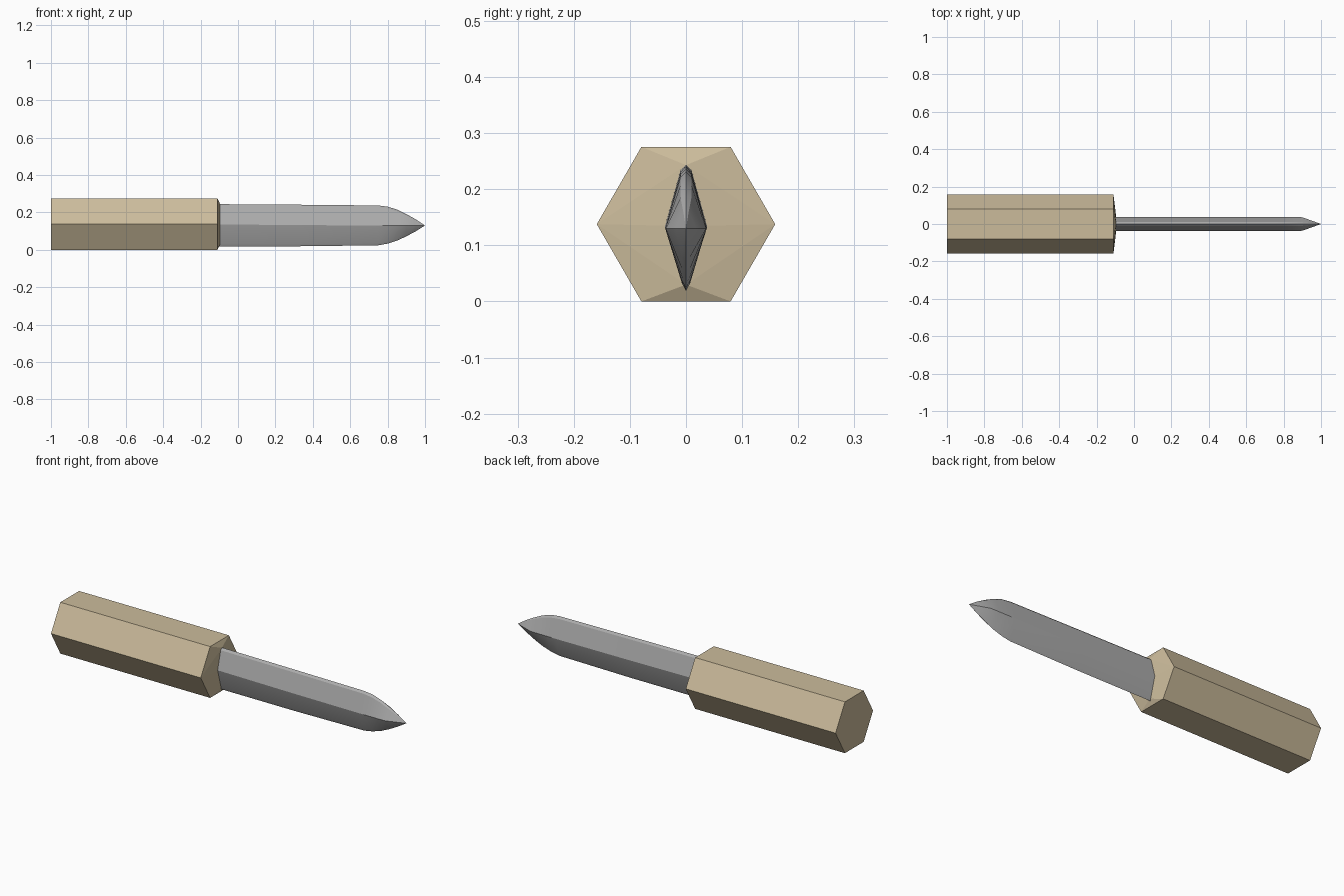
import bpy, bmesh, math

if "Cube" in bpy.data.objects:
    bpy.data.objects.remove(bpy.data.objects["Cube"])


def material(name, rgb):
    m = bpy.data.materials.new(name)
    m.diffuse_color = (*rgb, 1)
    m.use_nodes = True
    m.node_tree.nodes["Principled BSDF"].inputs["Base Color"].default_value = m.diffuse_color
    return m


def finish(bm, name, mat):
    bmesh.ops.recalc_face_normals(bm, faces=bm.faces[:])
    me = bpy.data.meshes.new(name)
    bm.to_mesh(me)
    bm.free()
    me.materials.append(mat)
    ob = bpy.data.objects.new(name, me)
    bpy.context.collection.objects.link(ob)
    return ob


wood = material("tan_wood", (0.60, 0.50, 0.33))
steel = material("grey_steel", (0.42, 0.42, 0.42))

# Handle: hexagonal bar whose end closes in to the diamond foot of the blade
R = 0.159
mid = R * math.sin(math.pi / 3)
bm = bmesh.new()
for x in (-1.0, -0.11):
    for i in range(6):
        a = i * math.pi / 3
        bm.verts.new((x, R * math.cos(a), mid + R * math.sin(a)))
for y, z in ((0, 0.243), (0.036, 0.135), (0, 0.03), (-0.036, 0.135)):
    bm.verts.new((-0.095, y, z))
bmesh.ops.convex_hull(bm, input=bm.verts[:])
bmesh.ops.dissolve_limit(bm, angle_limit=0.01, verts=bm.verts[:], edges=bm.edges[:])
finish(bm, "handle", wood)

# Blade: stations along x as (x, top, bottom, ridge height, half width)
stations = [
    (-0.105, 0.244, 0.019, 0.136, 0.037),
    (0.33, 0.241, 0.019, 0.132, 0.037),
    (0.75, 0.237, 0.024, 0.130, 0.037),
    (0.80, 0.231, 0.033, 0.130, 0.037),
    (0.85, 0.215, 0.049, 0.130, 0.037),
    (0.90, 0.191, 0.072, 0.130, 0.036),
    (0.95, 0.163, 0.099, 0.130, 0.018),
]
bm = bmesh.new()
rings = []
for x, top, bot, ridge, w in stations:
    side = [(0.27 * w, ridge + 0.9 * (top - ridge)), (w, ridge),
            (0.2 * w, ridge - 0.88 * (ridge - bot))]
    section = [(0, top)] + side + [(0, bot)] + [(-y, z) for y, z in reversed(side)]
    rings.append([bm.verts.new((x, y, z)) for y, z in section])
tip = bm.verts.new((1.0, 0, 0.13))
n = len(rings[0])
for i in range(n):
    j = (i + 1) % n
    for a, b in zip(rings, rings[1:]):
        bm.faces.new((a[i], a[j], b[j], b[i]))
    bm.faces.new((rings[-1][i], rings[-1][j], tip))
bm.faces.new(rings[0])
blade = finish(bm, "blade", steel)
bpy.context.view_layer.objects.active = blade
blade.select_set(True)
bpy.ops.object.shade_smooth_by_angle(angle=math.radians(22))
